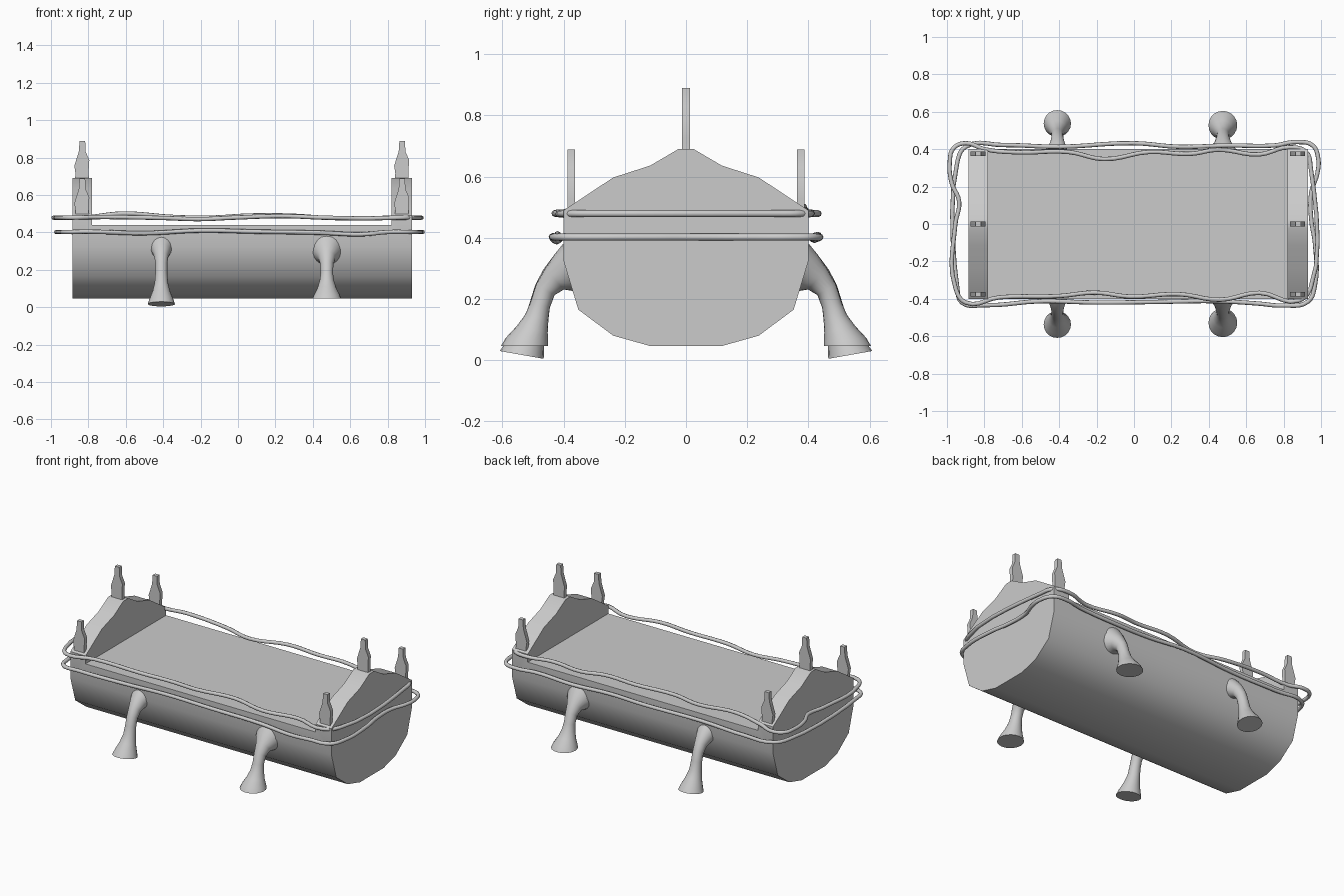
import bpy, bmesh
from math import sin, cos, pi, radians

if "Cube" in bpy.data.objects:
    bpy.data.objects.remove(bpy.data.objects["Cube"])


def finish(name, bm, angle=40):
    bmesh.ops.recalc_face_normals(bm, faces=bm.faces[:])
    me = bpy.data.meshes.new(name)
    bm.to_mesh(me)
    bm.free()
    ob = bpy.data.objects.new(name, me)
    bpy.context.collection.objects.link(ob)
    shade(ob, angle)
    return ob


def select(ob):
    bpy.ops.object.select_all(action='DESELECT')
    ob.select_set(True)
    bpy.context.view_layer.objects.active = ob


def shade(ob, angle):
    select(ob)
    bpy.ops.object.shade_smooth_by_angle(angle=radians(angle))


def prism(name, outline, offset):
    bm = bmesh.new()
    f = bm.faces.new([bm.verts.new(p) for p in outline])
    ext = bmesh.ops.extrude_face_region(bm, geom=[f])
    bmesh.ops.translate(bm, vec=offset,
                        verts=[v for v in ext['geom'] if isinstance(v, bmesh.types.BMVert)])
    return finish(name, bm)


# Hollowed log body: arched profile swept along x, middle cut down to a flat deck
half = [(.117, .046), (.238, .08), (.352, .165), (.4, .323),
        (.4, .49), (.238, .597), (.117, .636), (.025, .69)]
ring = half + [(-y, z) for y, z in reversed(half)]
body = prism("log_body", [(-.885, y, z) for y, z in ring], (1.815, 0, 0))
cutter = prism("deck_cutter", [(-.78, -.6, .44), (.82, -.6, .44), (.82, .6, .44), (-.78, .6, .44)],
               (0, 0, .5))
cutter.hide_render = True
mod = body.modifiers.new("cut", 'BOOLEAN')
mod.operation = 'DIFFERENCE'
mod.solver = 'EXACT'
mod.object = cutter
select(body)
bpy.ops.object.modifier_apply(modifier="cut")
bpy.data.objects.remove(cutter)
shade(body, 40)

# Flat carved spikes, three on each end wall
spike = [(-.036, 0), (.038, 0), (.036, .04), (.04, .1), (.02, .145), (.018, .2),
         (-.012, .2), (-.016, .145), (-.04, .07), (-.034, .03)]
for side, x in (("left", -.835), ("right", .875)):
    for pos, y, z in (("front", -.375, .49), ("middle", 0, .69), ("back", .375, .49)):
        z -= .005
        prism(f"{side}_{pos}_spike", [(x + a, y - .0125, z + b * 1.02) for a, b in spike],
              (0, .025, 0))


# Trumpet-shaped legs: (y, z, downward tilt, radius) rings, mirrored front/back
def leg(name, x, sign, rings, n=20):
    bm = bmesh.new()
    loops = []
    for y, z, tilt, r in rings:
        t = radians(tilt)
        loops.append([bm.verts.new((x + r * cos(2 * pi * i / n),
                                    sign * (y + r * sin(2 * pi * i / n) * sin(t)),
                                    z + r * sin(2 * pi * i / n) * cos(t))) for i in range(n)])
    for a, b in zip(loops, loops[1:]):
        for i in range(n):
            j = (i + 1) % n
            bm.faces.new((a[i], a[j], b[j], b[i]))
    bm.faces.new(loops[0])
    bm.faces.new(loops[-1])
    finish(name, bm, 50)


slim = [(.365, .32, 28, .066), (.405, .3, 34, .05), (.44, .27, 48, .037), (.465, .23, 62, .032),
        (.48, .18, 74, .032), (.491, .13, 76, .036), (.508, .085, 74, .047),
        (.526, .045, 76, .063), (.537, .017, 80, .073)]
thick = [(.365, .3, 25, .088), (.395, .285, 30, .07), (.43, .265, 42, .046), (.46, .23, 60, .035),
         (.477, .18, 75, .033), (.488, .14, 78, .039), (.503, .1, 78, .052),
         (.52, .065, 84, .07), (.528, .046, 90, .077)]
for end, sign in (("front", -1), ("back", 1)):
    leg(f"{end}_left_leg", -.41, sign, slim)
    leg(f"{end}_right_leg", .475, sign, thick)


# Two wavy ropes looped around the log
def rope(name, pts):
    cu = bpy.data.curves.new(name, 'CURVE')
    cu.dimensions = '3D'
    cu.bevel_depth = .0115
    cu.bevel_resolution = 2
    cu.resolution_u = 5
    sp = cu.splines.new('BEZIER')
    sp.bezier_points.add(len(pts) - 1)
    for b, p in zip(sp.bezier_points, pts):
        b.co = p
        b.handle_left_type = b.handle_right_type = 'AUTO'
    sp.use_cyclic_u = True
    ob = bpy.data.objects.new(name, cu)
    bpy.context.collection.objects.link(ob)


U, L = .479, .402
rope("upper_rope", [
    (-.985, .33, U), (-.975, .22, U), (-.935, .12, U), (-.955, 0, U), (-.955, -.34, U),
    (-.9, -.42, U), (-.72, -.392, U + .003), (-.4, -.385, U - .002), (-.21, -.367, U - .008),
    (-.02, -.388, U), (.24, -.375, U + .008), (.46, -.405, U), (.67, -.368, U - .004),
    (.88, -.41, U), (.945, -.34, U), (.945, .3, U),
    (.92, .385, U), (.83, .41, U), (.67, .372, U - .004), (.45, .397, U), (.3, .375, U + .01),
    (.08, .385, U + .012), (-.16, .347, U), (-.35, .385, U + .004), (-.62, .383, U + .022),
    (-.8, .4, U + .003), (-.9, .432, U), (-.965, .405, U)])
rope("lower_rope", [
    (-.945, .33, L), (-.945, -.34, L), (-.92, -.42, L), (-.8, -.434, L + .002), (-.5, -.413, L - .006),
    (-.2, -.42, L + .008), (.1, -.417, L + .002), (.45, -.413, L - .004), (.66, -.425, L - .012),
    (.8, -.436, L), (.93, -.415, L), (.967, -.33, L),
    (.967, -.1, L), (.948, .02, L), (.948, .17, L), (.98, .27, L), (.985, .35, L),
    (.955, .42, L), (.87, .438, L), (.75, .42, L), (.5, .42, L - .008), (.24, .413, L),
    (0, .432, L + .006), (-.4, .413, L), (-.7, .422, L - .006), (-.9, .413, L)])
